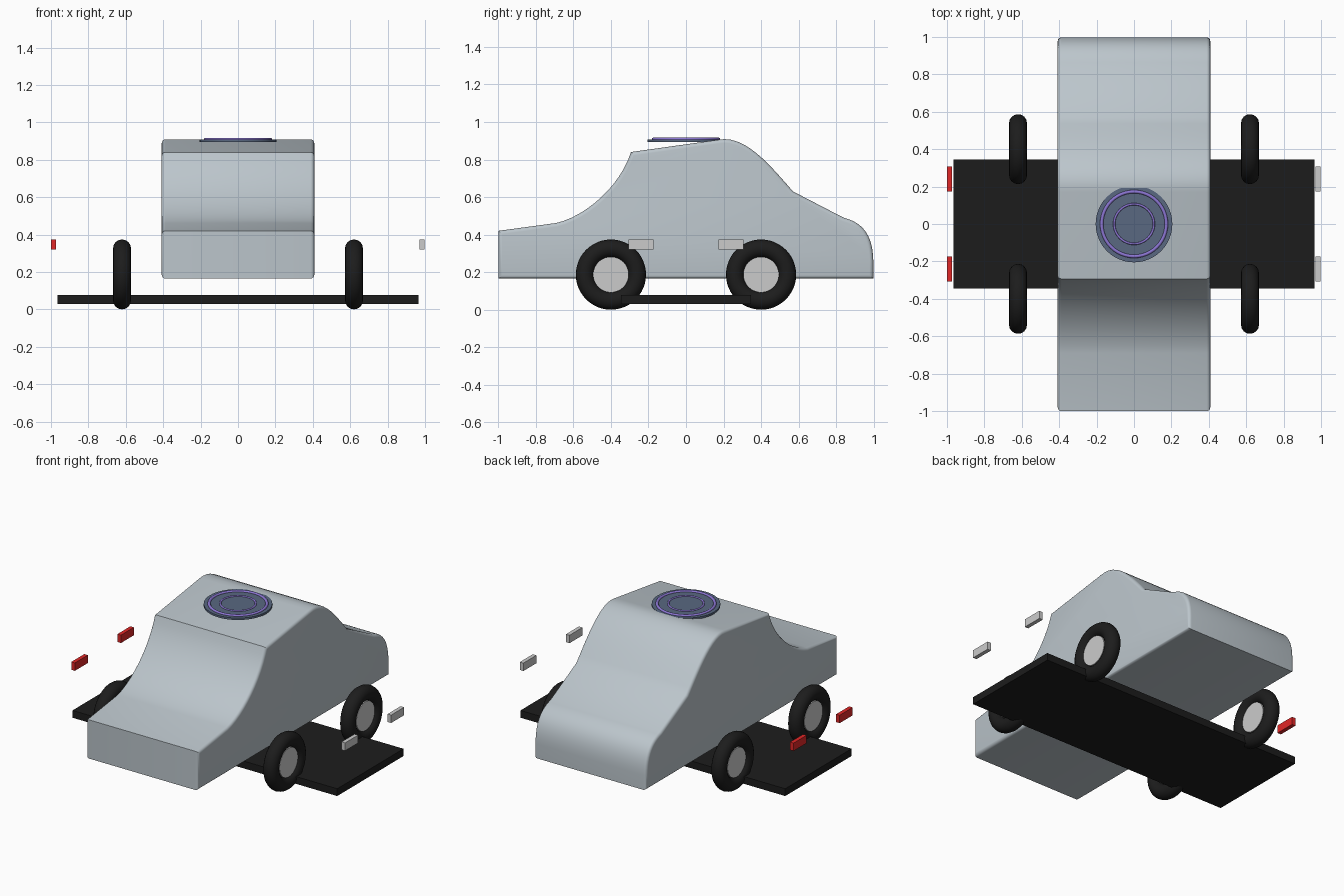
import bpy, bmesh, math
from mathutils import Vector
from mathutils.geometry import interpolate_bezier

if "Cube" in bpy.data.objects:
    bpy.data.objects.remove(bpy.data.objects["Cube"])


def material(name, rgb):
    m = bpy.data.materials.new(name)
    m.diffuse_color = (*rgb, 1)
    m.use_nodes = True
    m.node_tree.nodes["Principled BSDF"].inputs["Base Color"].default_value = m.diffuse_color
    return m


BLACK = material("black", (0.012, 0.012, 0.012))
RED = material("red", (0.75, 0.02, 0.02))
SILVER = material("silver", (0.50, 0.56, 0.60))
SLATE = material("slate", (0.10, 0.14, 0.22))
PURPLE = material("purple", (0.26, 0.18, 0.65))


def finish(name, mat=None, smooth=True):
    o = bpy.context.object
    o.name = name
    if mat:
        o.data.materials.append(mat)
    if smooth:
        bpy.ops.object.shade_smooth_by_angle(angle=math.radians(30))
    return o


def box(name, loc, size, mat=None):
    bpy.ops.mesh.primitive_cube_add(size=1, location=loc)
    o = finish(name, mat, False)
    o.scale = size


def cylinder(name, loc, r, depth, mat=None, rot=(0, 0, 0)):
    bpy.ops.mesh.primitive_cylinder_add(vertices=48, radius=r, depth=depth, location=loc, rotation=rot)
    finish(name, mat)


def torus(name, loc, major, minor, mat, rot=(0, 0, 0)):
    bpy.ops.mesh.primitive_torus_add(major_radius=major, minor_radius=minor, major_segments=48,
                                     minor_segments=16, location=loc, rotation=rot)
    finish(name, mat)


# Body: side profile (y, z), each entry a straight corner or a bezier (handle, handle, end)
profile = [
    [(-1, 0.165)], [(-1, 0.42)], [(-0.69, 0.462)],
    [(-0.53, 0.50), (-0.35, 0.66), (-0.293, 0.84)],
    [(0.17, 0.905)],
    [(0.31, 0.935), (0.44, 0.78), (0.57, 0.63)],
    [(0.84, 0.49)],
    [(0.94, 0.465), (0.995, 0.40), (0.998, 0.26)],
    [(0.998, 0.165)],
]
HALF = 0.408
pts = []
for seg in profile:
    ends = [Vector((-HALF, *p)) for p in seg]
    pts += interpolate_bezier(pts[-1], *ends, 13)[1:] if len(seg) == 3 else ends
bm = bmesh.new()
face = bm.faces.new([bm.verts.new(p) for p in pts])
ext = bmesh.ops.extrude_face_region(bm, geom=[face], use_keep_orig=True)["geom"]
bmesh.ops.translate(bm, vec=(2 * HALF, 0, 0), verts=[v for v in ext if isinstance(v, bmesh.types.BMVert)])
bmesh.ops.recalc_face_normals(bm, faces=bm.faces)
rim = [e for e in bm.edges if abs(e.verts[0].co.x - e.verts[1].co.x) < 1e-4]
bmesh.ops.bevel(bm, geom=rim, offset=0.02, segments=4, profile=0.5, affect='EDGES')
mesh = bpy.data.meshes.new("body")
bm.to_mesh(mesh)
bm.free()
body = bpy.data.objects.new("body", mesh)
bpy.context.collection.objects.link(body)
bpy.context.view_layer.objects.active = body
body.select_set(True)
finish("body", SILVER)

# Chassis plate
box("chassis", (0, 0, 0.053), (1.93, 0.69, 0.048), BLACK)

# Wheels with hubs
turn = (0, math.pi / 2, 0)
for x in (-0.62, 0.62):
    for y in (-0.4, 0.4):
        torus("tire", (x, y, 0.187), 0.139, 0.048, BLACK, turn)
        cylinder("hub", (x, y, 0.187), 0.095, 0.06, None, turn)

# Lights
for y in (-0.24, 0.24):
    box("headlight", (0.983, y, 0.347), (0.026, 0.135, 0.052))
    box("taillight", (-0.987, y, 0.347), (0.026, 0.135, 0.052), RED)

# Roof disc with rings
cylinder("roof_disc", (0, 0, 0.901), 0.205, 0.013, SLATE)
torus("outer_ring", (0, 0, 0.908), 0.173, 0.009, PURPLE)
torus("inner_ring", (0, 0, 0.908), 0.106, 0.006, PURPLE)
